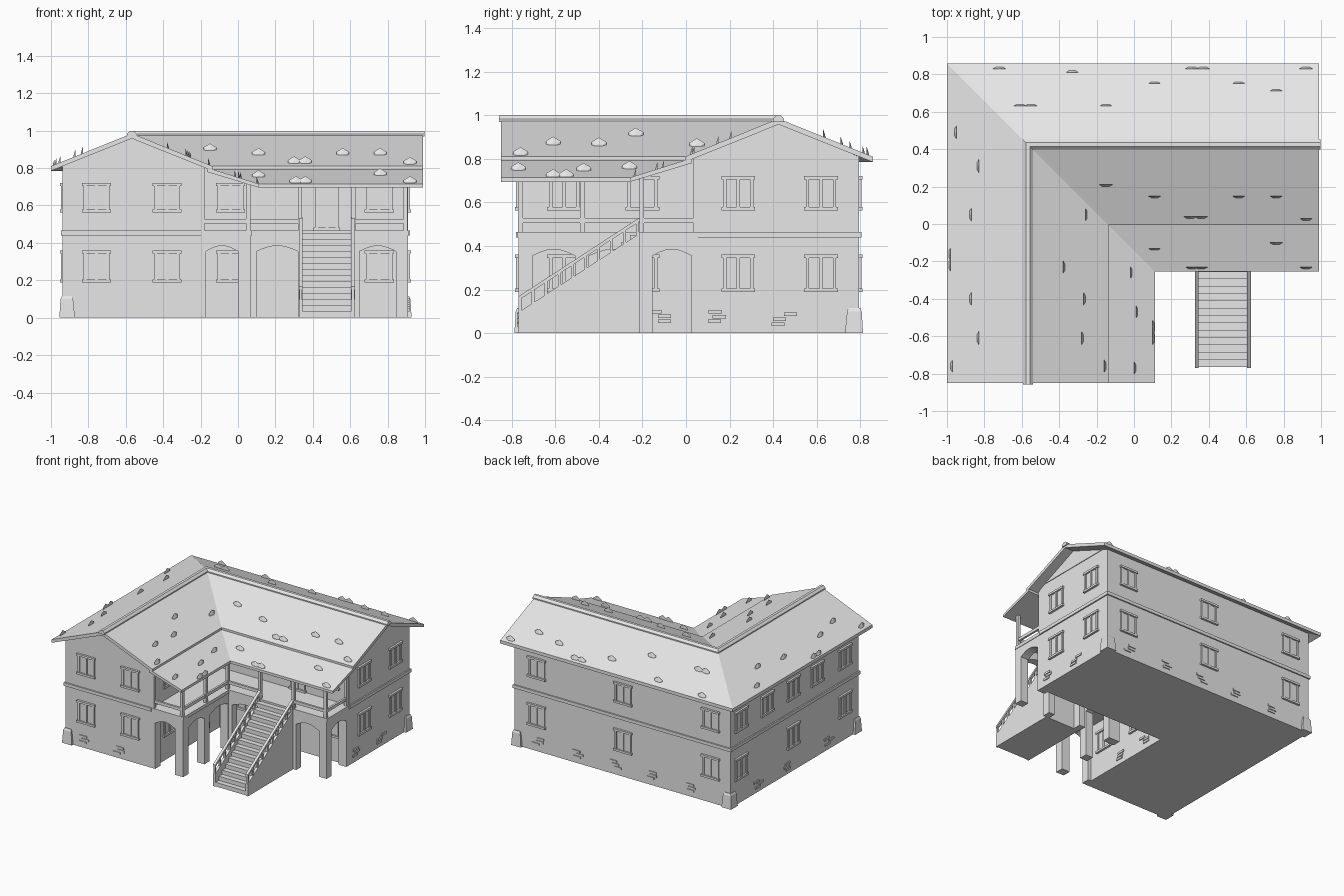
import bpy, bmesh, math, random
from mathutils import Matrix, Vector

random.seed(4)
if "Cube" in bpy.data.objects:
    bpy.data.objects.remove(bpy.data.objects["Cube"])

grey = bpy.data.materials.new("plain_grey")
grey.use_nodes = True
grey.diffuse_color = (0.8, 0.8, 0.8, 1)
grey.node_tree.nodes["Principled BSDF"].inputs["Base Color"].default_value = (0.8, 0.8, 0.8, 1)

# Ridge corner of the L plan; d is the distance from the ridge, + towards the yard
RX, RY = -0.567, 0.425
FRONT, END = -0.77, 0.91


def finish(bm, name):
    bmesh.ops.recalc_face_normals(bm, faces=bm.faces)
    mesh = bpy.data.meshes.new(name)
    bm.to_mesh(mesh)
    bm.free()
    mesh.materials.append(grey)
    obj = bpy.data.objects.new(name, mesh)
    bpy.context.collection.objects.link(obj)
    return obj


def loft(bm, rings):
    """Join equal closed rings of points and cap both ends."""
    rows = [[bm.verts.new(p) for p in ring] for ring in rings]
    n = len(rows[0])
    for a, b in zip(rows, rows[1:]):
        for i in range(n):
            j = (i + 1) % n
            bm.faces.new((a[i], a[j], b[j], b[i]))
    bm.faces.new(rows[0][::-1])
    bm.faces.new(rows[-1])


def sweep(name, profile, over=0.0):
    """Carry a (d, z) profile along both wings with a mitred corner."""
    bm = bmesh.new()
    loft(bm, [[(RX + d, FRONT - over, z) for d, z in profile],
              [(RX + d, RY - d, z) for d, z in profile],
              [(END + over, RY - d, z) for d, z in profile]])
    return finish(bm, name)


def prism(bm, points, axis, a, b):
    """Extrude (u, z) points along x or y between a and b."""
    loft(bm, [[(c, u, z) if axis == "x" else (u, c, z) for u, z in points] for c in (a, b)])


def box(bm, x0, x1, y0, y1, z0, z1, m=Matrix()):
    rings = [[m @ Vector((x, y, z)) for x, y in ((x0, y0), (x1, y0), (x1, y1), (x0, y1))]
             for z in (z0, z1)]
    loft(bm, rings)


# Walls, gable faces, floor band and balcony deck
sweep("house_walls", [(-.37, 0), (-.37, .81), (0, .96), (.37, .81), (.37, 0)])
sweep("gable_faces", [(-.31, .83), (0, .958), (.31, .83)], 0.005)
sweep("floor_band", [(-.38, .44), (-.38, .465), (.37, .465), (.37, .44)], 0.01)
sweep("balcony_deck", [(.36, .44), (.36, .465), (.642, .465), (.642, .44)], 0.004)

# Main roof, lower porch roof and ridge cap
sweep("main_roof", [(-.433, .785), (-.433, .81), (0, .985), (.43, .81),
                    (.43, .785), (0, .958)], 0.08)
sweep("porch_roof", [(.40, .78), (.40, .803), (.68, .715), (.68, .695)], 0.08)
sweep("ridge_cap", [(-.026, .97), (-.026, .983), (-.01, .999), (.01, .999),
                    (.026, .983), (.026, .97)], 0.088)


# Loose raised roof tiles
def roof_height(d):
    return .985 - .405 * abs(d) if d < .43 else .794 - .315 * (d - .43)


def tile(bm, s, d, leg):
    rings = []
    for t, w, h in ((.05, .034, 1), (-.06, .018, .2)):
        dd = d + math.copysign(t, d)
        ring = []
        for v, k in ((-1, -.01), (-1, .013 * h), (0, .034 * h), (1, .013 * h), (1, -.01)):
            z, u = roof_height(dd) + k, s + v * w
            ring.append((RX + dd, u, z) if leg == "side" else (u, RY - dd, z))
        rings.append(ring)
    loft(bm, rings)


side_tiles = [(-90, 49), (-78, 31), (-82, 5), (-93, -16), (-93, -22), (-82, -40), (-78, -61),
              (-92, -76), (-31, 5), (-43, -23), (-32, -40), (-33, -61), (-21, -76),
              (-7, -26), (-4, -47), (5, -55), (5, -61), (-5, -77)]
back_tiles = [(-72, 78), (-33, 76), (-61, 58), (-55, 58), (11, 70), (-15, 58), (31, 78),
              (37, 78), (56, 70), (76, 66), (92, 78), (-15, 26), (11, 20), (30, 9), (36, 9),
              (56, 20), (76, 20), (92, 8), (11, -8), (31, -18), (36, -18), (76, -5), (92, -18)]
bm = bmesh.new()
for x, y in side_tiles:
    tile(bm, y / 100, x / 100 - RX, "side")
for x, y in back_tiles:
    tile(bm, x / 100, RY - y / 100, "back")
finish(bm, "raised_roof_tiles")


# Arcade under the balcony
def arcade(bm, start, end, bays, axis, a, b, spring=.355, rise=.03):
    pts = [(start, 0), (start, .442), (end, .442), (end, 0)]
    for b0, b1 in reversed(bays):
        pts.append((b1, 0))
        for i in range(7):
            f = i / 6
            pts.append((b1 + (b0 - b1) * f, spring + rise * math.sin(math.pi * f)))
        pts.append((b0, 0))
    prism(bm, pts, axis, a, b)


for name, *args in (
        ("arcade_front", -.2, .07, [(-.17, 0)], "y", -.77, -.705),
        ("arcade_side", -.769, -.156, [(-.705, -.51), (-.445, -.22)], "x", .004, .069),
        ("arcade_back", .006, .909, [(.1, .32), (.37, .6), (.65, .844)], "y", -.217, -.155),
        ("arcade_end", -.216, .06, [(-.155, .025)], "x", .844, .91)):
    bm = bmesh.new()
    arcade(bm, *args)
    finish(bm, name)

# Balcony posts and railings
bm = bmesh.new()
for x, y in ((.055, -.76), (.055, -.475), (.055, -.203), (.332, -.203), (.618, -.203),
             (.895, -.203), (.895, .045), (-.19, -.76)):
    box(bm, x - .011, x + .011, y - .011, y + .011, .46, roof_height(x - RX if y < -.3 else RY - y) - .012)
finish(bm, "balcony_posts")
bm = bmesh.new()
r = .008
for x0, x1, y0, y1 in ((-.2, .055, -.76, -.76), (.055, .055, -.76, -.203),
                       (.055, .332, -.203, -.203), (.618, .895, -.203, -.203),
                       (.895, .895, -.203, .06)):
    box(bm, x0 - r, x1 + r, y0 - r, y1 + r, .505, .528)
finish(bm, "balcony_rails")

# Outside stair: steps, side walls, sloped handrails with balusters
Y0, Y1, steps = -.765, -.217, 14
run, rise = (Y1 - Y0) / steps, .45 / steps
pts = [(Y1, 0), (Y0, 0)]
for i in range(steps):
    pts += [(Y0 + i * run, (i + 1) * rise), (Y0 + (i + 1) * run, (i + 1) * rise)]
bm = bmesh.new()
prism(bm, pts, "x", .335, .615)
finish(bm, "stair_steps")
bm = bmesh.new()
for x in (.335, .615):
    prism(bm, [(-.77, 0), (-.77, .095), (Y1, .455), (Y1, 0)], "x", x - .01, x + .01)
finish(bm, "stair_side_walls")
bm = bmesh.new()
slope = .36 / .553
for x in (.335, .615):
    prism(bm, [(-.77, .15), (-.77, .168), (-.203, .168 + slope * .567),
               (-.203, .15 + slope * .567)], "x", x - .01, x + .01)
    for i in range(10):
        y = -.762 + i * .06
        z = .09 + slope * (y + .77)
        box(bm, x - .007, x + .007, y - .007, y + .007, z, z + .066)
finish(bm, "stair_handrails")


# Windows, placed by wall: turn about z, wall offset, position along the wall
def on_wall(wall, pos):
    turn, at = {"front": (0, (pos, FRONT)), "yard": (0, (pos, RY - .37)),
                "right": (90, (END, pos)), "inner": (90, (RX + .37, pos)),
                "back": (180, (pos, RY + .37)), "left": (-90, (RX - .37, pos))}[wall]
    return Matrix.Translation((*at, 0)) @ Matrix.Rotation(math.radians(turn), 4, "Z")


def window(bm, m, z0, z1, w=.062):
    box(bm, -w, w, -.003, .01, z0, z1, m)
    for u in (-w, 0, w):
        box(bm, u - .008, u + .008, -.01, .01, z0, z1, m)
    for z in (z0, z1):
        box(bm, -w - .016, w + .016, -.016, .01, z - .008, z + .008, m)


LOW, HIGH = (.197, .352), (.57, .713)
layout = {"front": [-.757, -.38], "right": [.24, .62], "inner": [-.56, -.2],
          "back": [.72, -.02, -.77], "yard": [-.04, .755], "left": [.67, .03, -.6]}
bm = bmesh.new()
for wall, places in layout.items():
    for p in places:
        for level in (LOW, HIGH):
            window(bm, on_wall(wall, p), *level)
for p in (.35, -.26):
    window(bm, on_wall("left", p), *HIGH)
finish(bm, "windows")

# Balcony door
bm = bmesh.new()
window(bm, on_wall("yard", .475), .474, .71, .055)
finish(bm, "balcony_door")

# Exposed bricks low on the walls
bm = bmesh.new()
bricks = {"front": [-.76, -.49], "right": [.15, .45], "inner": [-.12, -.4],
          "back": [.7, .35, .05, -.25, -.6], "left": [.45, .1, -.4], "yard": [.15]}
for wall, places in bricks.items():
    for p in places:
        z = random.uniform(.03, .05)
        for i in range(3):
            u = random.uniform(-.035, .035)
            m = on_wall(wall, p)
            box(bm, u - .03, u + .03, -.007, .01, z + i * .022, z + i * .022 + .016, m)
finish(bm, "exposed_bricks")

# Tapered corner stones
bm = bmesh.new()
for x, y in ((RX - .37, FRONT), (RX - .37, RY + .37), (END, RY + .37)):
    sx, sy = math.copysign(1, x), math.copysign(1, y)
    loft(bm, [[(x + sx * a, y + sy * b, z) for a, b in ((o, o), (-i, o), (-i, -i), (o, -i))]
              for z, o, i in ((0, .018, .065), (.1, .012, .055), (.115, .005, .05))])
finish(bm, "corner_stones")
